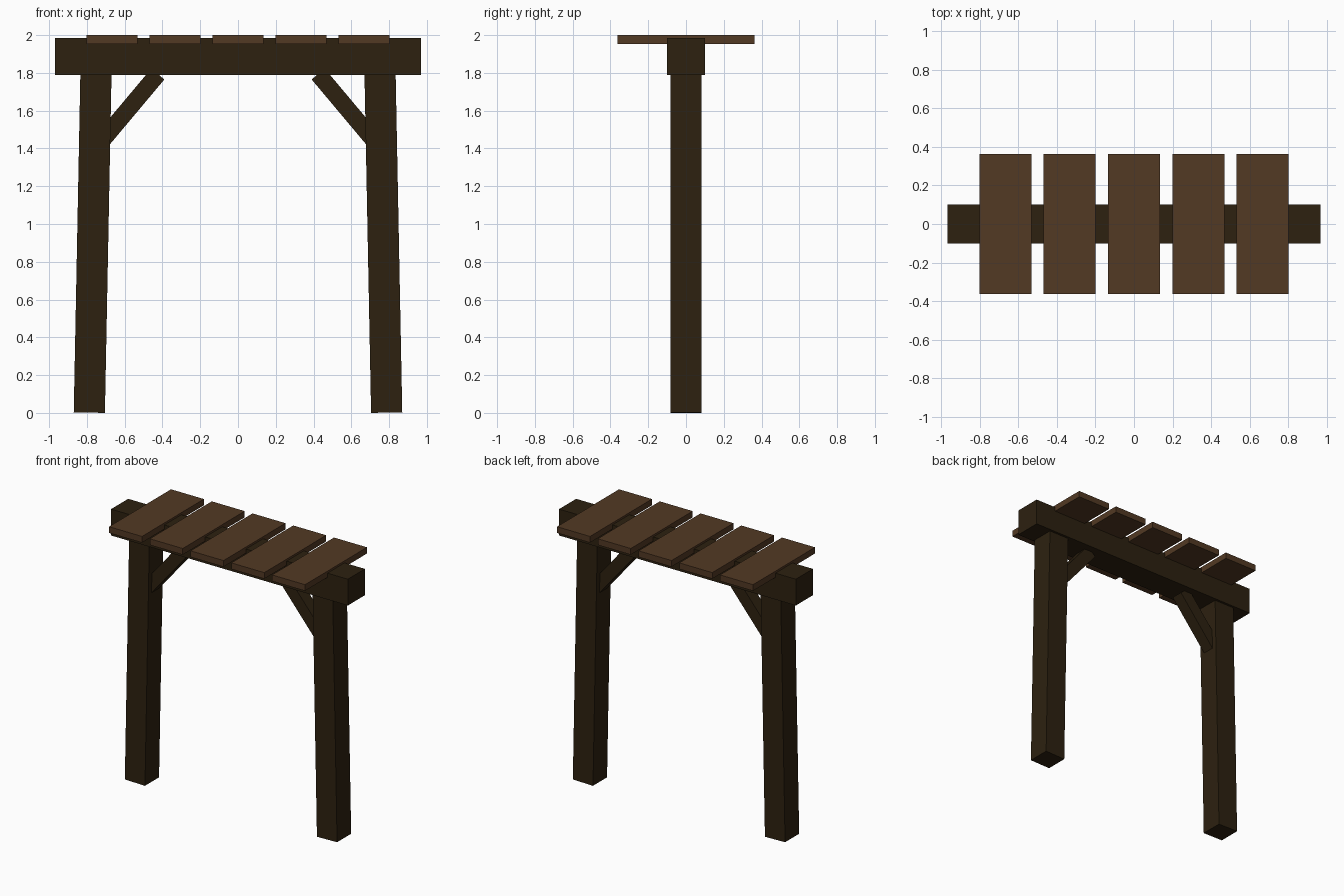
import bpy
from math import radians, sin, cos
from mathutils import Vector

cube = bpy.data.objects.get("Cube")
if cube:
    bpy.data.objects.remove(cube, do_unlink=True)


def make_material(name, rgb):
    mat = bpy.data.materials.new(name)
    mat.use_nodes = True
    colour = (*rgb, 1.0)
    mat.diffuse_color = colour
    mat.node_tree.nodes["Principled BSDF"].inputs["Base Color"].default_value = colour
    return mat


def timber(name, size, centre, mat, lean=0.0):
    """Square-edged timber, leaning in the x-z plane."""
    bpy.ops.mesh.primitive_cube_add(size=1, location=centre, rotation=(0, lean, 0))
    obj = bpy.context.object
    obj.name = name
    obj.scale = size
    bpy.ops.object.transform_apply(location=False, rotation=False, scale=True)
    obj.data.materials.append(mat)
    return obj


dark_wood = make_material("dark wood", (0.026, 0.015, 0.005))
plank_wood = make_material("plank wood", (0.085, 0.041, 0.017))

# Heavy cross beam
timber("cross_beam", (1.94, 0.2, 0.195), (0, 0, 1.8875), dark_wood)

# Posts lean slightly inwards; diagonal braces run from post to beam
post_width, post_length, post_lean = 0.165, 1.85, radians(1.12)
brace_width, brace_length, brace_lean = 0.09, 0.48, radians(40)
brace_tip = Vector((0.4245, 0, 1.794))
brace_dir = Vector((sin(brace_lean), 0, -cos(brace_lean)))
brace_mid = brace_tip + brace_dir * brace_length / 2
post_z = (post_length * cos(post_lean) + post_width * sin(post_lean)) / 2

for side, s in (("left", 1), ("right", -1)):
    timber(f"{side}_post", (post_width, post_width, post_length),
           (s * 0.769, 0, post_z), dark_wood, -s * post_lean)
    timber(f"{side}_brace", (brace_width, brace_width, brace_length),
           (s * brace_mid.x, 0, brace_mid.z), dark_wood, -s * brace_lean)

# Evenly spaced planks set into the top of the beam
for i in range(5):
    timber(f"roof_plank_{i + 1}", (0.27, 0.725, 0.046),
           ((i - 2) * 0.334, 0, 1.977), plank_wood)
